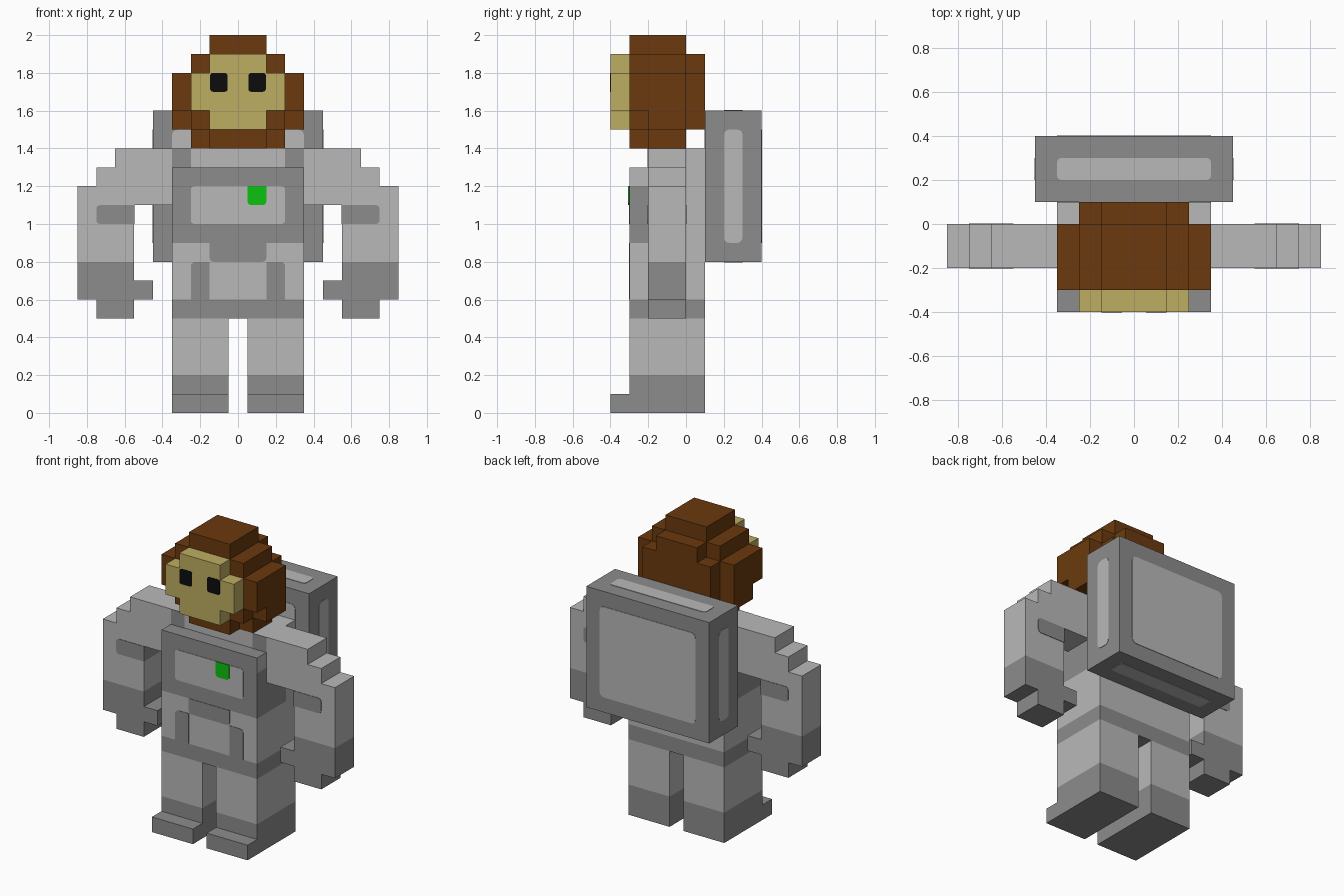
import bpy, bmesh
from mathutils import Vector

if "Cube" in bpy.data.objects:
    bpy.data.objects.remove(bpy.data.objects["Cube"], do_unlink=True)


def material(name, rgb):
    m = bpy.data.materials.new(name)
    m.use_nodes = True
    lin = [c / 12.92 if c <= 0.04045 else ((c + 0.055) / 1.055) ** 2.4
           for c in (v / 255 for v in rgb)] + [1.0]
    m.diffuse_color = lin
    m.node_tree.nodes["Principled BSDF"].inputs["Base Color"].default_value = lin
    return m


LIGHT = material("light grey", (185, 185, 185))
DARK = material("dark grey", (140, 140, 140))
BROWN = material("brown fur", (107, 58, 14))
TAN = material("tan skin", (190, 174, 98))
BLACK = material("eye black", (12, 12, 12))
GREEN = material("badge green", (12, 194, 16))


def finish(name, bm, mats, rule=None):
    """Turn a bmesh into an object; rule picks a material index per face."""
    bmesh.ops.recalc_face_normals(bm, faces=bm.faces)
    bm.normal_update()
    if rule:
        for f in bm.faces:
            f.material_index = int(rule(f.calc_center_median(), f.normal))
    mesh = bpy.data.meshes.new(name)
    bm.to_mesh(mesh)
    bm.free()
    for m in mats:
        mesh.materials.append(m)
    obj = bpy.data.objects.new(name, mesh)
    bpy.context.collection.objects.link(obj)
    return obj


def add_box(bm, x0, x1, y0, y1, z0, z1):
    verts = bmesh.ops.create_cube(bm, size=1)["verts"]
    for v in verts:
        v.co = Vector((x0 if v.co.x < 0 else x1,
                       y0 if v.co.y < 0 else y1,
                       z0 if v.co.z < 0 else z1))


def boxes(name, ranges, mat):
    bm = bmesh.new()
    for r in ranges:
        add_box(bm, *r)
    return finish(name, bm, [mat])


def panel(name, ranges, mat, axis, r=0.02, keep=lambda c: True):
    """Box with the edges along one axis rounded."""
    bm = bmesh.new()
    add_box(bm, *ranges)
    edges = []
    for e in bm.edges:
        d = e.verts[0].co - e.verts[1].co
        mid = (e.verts[0].co + e.verts[1].co) / 2
        if abs(d[axis]) > 0 and d.length - abs(d[axis]) < 1e-6 and keep(mid):
            edges.append(e)
    bmesh.ops.bevel(bm, geom=edges, offset=r, segments=3, profile=0.5, affect='EDGES')
    return finish(name, bm, [mat])


def prism(name, points, to3d, depth, cuts, mats, rule):
    """Extrude an outline, then slice it at planes (axis, value)."""
    bm = bmesh.new()
    face = bm.faces.new([bm.verts.new(to3d(a, b)) for a, b in points])
    ext = bmesh.ops.extrude_face_region(bm, geom=[face])["geom"]
    bmesh.ops.translate(bm, vec=depth,
                        verts=[g for g in ext if isinstance(g, bmesh.types.BMVert)])
    for axis, value in cuts:
        no = Vector((0, 0, 0))
        no[axis] = 1
        bmesh.ops.bisect_plane(bm, geom=bm.verts[:] + bm.edges[:] + bm.faces[:],
                               plane_co=no * value, plane_no=no)
    return finish(name, bm, mats, rule)


# Torso: dark chest, side bands and belt
def torso_rule(c, n):
    front = n.y < -0.5 and 0.9 < c.z < 1.3
    side = abs(n.x) > 0.5 and c.y < 0 and 0.9 < c.z < 1.2
    ledge = n.z > 0.5 and c.z < 1.35
    return c.z < 0.6 or front or side or ledge


prism("torso", [(-0.3, 0.5), (0.1, 0.5), (0.1, 1.4), (-0.2, 1.4), (-0.2, 1.3), (-0.3, 1.3)],
      lambda a, b: (-0.35, a, b), (0.7, 0, 0),
      [(2, 0.6), (2, 0.9), (2, 1.2), (2, 1.3), (1, 0.0)], [LIGHT, DARK], torso_rule)

# Torso front details
T = 0.003
panel("chest_panel", (-0.25, 0.25, -0.3 - T, -0.298, 1.0, 1.2), LIGHT, 1)
panel("chest_badge", (0.05, 0.15, -0.3 - 2 * T, -0.298, 1.1, 1.2), GREEN, 1, 0.02,
      lambda c: c.z < 1.15)
panel("belly_center", (-0.15, 0.15, -0.3 - T, -0.298, 0.8, 0.9), DARK, 1, 0.02,
      lambda c: c.z < 0.85)

for s, side in ((1, "left"), (-1, "right")):
    def mx(a, b, *rest):
        """Mirror an x range to the current side."""
        return (min(s * a, s * b), max(s * a, s * b)) + rest

    # Belly straps and collar corners
    panel(side + "_belly_strap", mx(0.15, 0.25, -0.3 - T, -0.298, 0.6, 0.8), DARK, 1, 0.025,
          lambda c: c.z > 0.7 and abs(c.x) > 0.2)
    boxes(side + "_collar_corner", [mx(0.25, 0.35, -0.2 - T, -0.198, 1.3, 1.4)], DARK)

    # Arm with stepped shoulder, glove and thumb
    prism(side + "_arm",
          [(0.35, 1.4), (0.65, 1.4), (0.65, 1.3), (0.75, 1.3), (0.75, 1.2), (0.85, 1.2),
           (0.85, 0.6), (0.75, 0.6), (0.75, 0.5), (0.55, 0.5), (0.55, 0.6), (0.45, 0.6),
           (0.45, 0.7), (0.55, 0.7), (0.55, 1.1), (0.35, 1.1)],
          lambda a, b: (s * a, -0.2, b), (0, 0.2, 0), [(2, 0.8)],
          [LIGHT, DARK], lambda c, n: c.z < 0.8)
    panel(side + "_elbow_patch", mx(0.55 - T, 0.75, -0.2 - T, T, 1.0, 1.1), DARK, 1, 0.02,
          lambda c: abs(c.x) > 0.6)

    # Leg with boot
    prism(side + "_leg", [(-0.4, 0), (0.1, 0), (0.1, 0.5), (-0.3, 0.5), (-0.3, 0.1), (-0.4, 0.1)],
          lambda a, b: (s * 0.05, a, b), (s * 0.3, 0, 0), [(2, 0.2)],
          [LIGHT, DARK], lambda c, n: c.z < 0.2)

    # Eye and side panel of the backpack
    panel(side + "_eye", mx(0.055, 0.148, -0.4 - T, -0.398, 1.7, 1.8), BLACK, 1, 0.015)
    panel(side + "_pack_panel", mx(0.448, 0.45 + T, 0.2, 0.3, 0.9, 1.5), LIGHT, 0, 0.03)

# Head: stacked blocks of fur
boxes("head", [
    (-0.15, 0.15, -0.3, 0.0, 1.9, 2.0),
    (-0.25, 0.25, -0.3, 0.0, 1.5, 1.9),
    (-0.15, 0.15, -0.3, -0.2, 1.4, 1.5),
    (-0.25, 0.25, -0.2, 0.0, 1.4, 1.5),
    (-0.15, 0.15, 0.0, 0.1, 1.8, 1.9),
    (-0.25, 0.25, 0.0, 0.1, 1.5, 1.8),
    (0.25, 0.35, -0.3, -0.2, 1.6, 1.8), (-0.35, -0.25, -0.3, -0.2, 1.6, 1.8),
    (0.25, 0.35, -0.2, 0.0, 1.5, 1.8), (-0.35, -0.25, -0.2, 0.0, 1.5, 1.8),
], BROWN)
boxes("face", [
    (-0.15, 0.15, -0.4, -0.3, 1.5, 1.9),
    (-0.25, -0.15, -0.4, -0.3, 1.6, 1.8),
    (0.15, 0.25, -0.4, -0.3, 1.6, 1.8),
], TAN)

# Backpack with rounded panels
boxes("backpack", [(-0.45, 0.45, 0.1, 0.4, 0.8, 1.6)], DARK)
panel("pack_back_panel", (-0.35, 0.35, 0.398, 0.4 + T, 0.9, 1.5), LIGHT, 1, 0.03)
panel("pack_front_panel", (-0.35, 0.35, 0.1 - T, 0.102, 0.9, 1.5), LIGHT, 1, 0.03)
panel("pack_top_panel", (-0.35, 0.35, 0.2, 0.3, 1.598, 1.6 + T), LIGHT, 2, 0.02)
panel("pack_bottom_panel", (-0.35, 0.35, 0.2, 0.3, 0.8 - T, 0.802), LIGHT, 2, 0.02)
